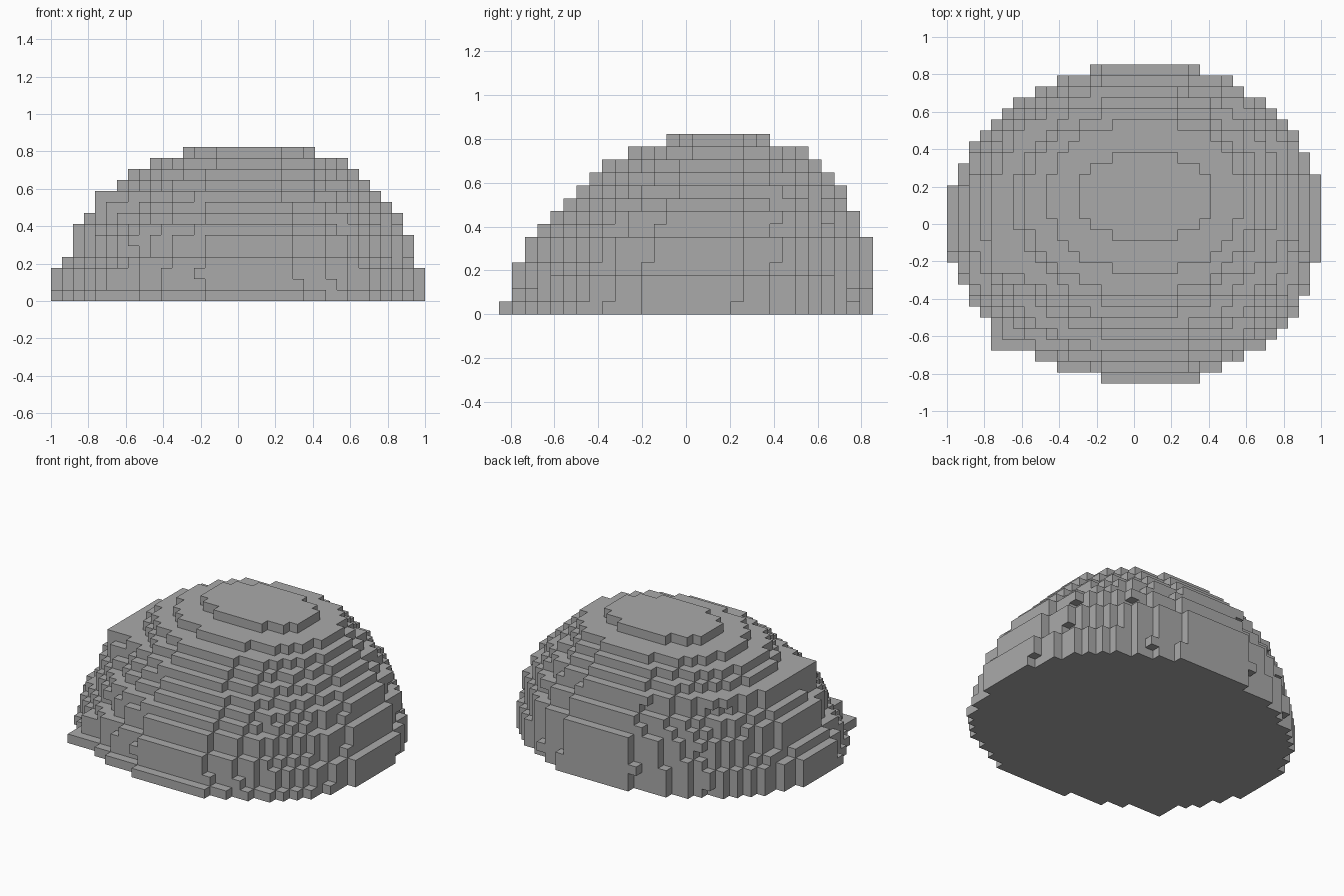
import bpy, bmesh
from mathutils import Vector

cube = bpy.data.objects.get("Cube")
if cube:
    bpy.data.objects.remove(cube, do_unlink=True)

CELL = 1 / 17
ORIGIN = Vector((-1, -14.5 * CELL, 0))

# Extent of each stacked layer, in cells, from the ground up
LEFT = (0, 0, 0, 1, 2, 2, 2, 3, 4, 4, 6, 7, 9, 12)
RIGHT = (34, 34, 34, 33, 33, 33, 32, 32, 31, 30, 29, 28, 27, 24)
FRONT = (0, 1, 1, 1, 2, 2, 3, 4, 5, 6, 7, 8, 10, 13)
BACK = (29, 29, 29, 29, 29, 29, 28, 28, 27, 27, 26, 25, 24, 21)


def layer_cells(k):
    """Cells of one oval layer, leaning slightly to +x at its ends."""
    cx, rx = (LEFT[k] + RIGHT[k]) / 2, (RIGHT[k] - LEFT[k]) / 2
    cy, ry = (FRONT[k] + BACK[k]) / 2, (BACK[k] - FRONT[k]) / 2
    for j in range(FRONT[k], BACK[k]):
        t = (j + 0.5 - cy) / ry
        lean = 1.2 * t * t * (1 - k / 13)
        for i in range(LEFT[k], RIGHT[k]):
            s = (i + 0.5 - cx - lean) / rx
            if s * s + t * t <= 1:
                yield i, j, k


def block(xs, ys, zs):
    return {(i, j, k) for i in range(*xs) for j in range(*ys) for k in range(*zs)}


cells = {c for k in range(len(LEFT)) for c in layer_cells(k)}

# Squared-off corner on the front -x side, and its low foot
cells |= block((4, 10), (10, 16), (4, 10))
cells |= block((5, 10), (9, 16), (4, 9))
cells |= block((4, 10), (3, 8), (0, 1))
cells |= block((5, 10), (4, 8), (1, 3))

# Skin the outer faces of the stepped dome
bm = bmesh.new()
corners = {}


def corner(p):
    key = tuple(round(v) for v in p)
    if key not in corners:
        corners[key] = bm.verts.new(ORIGIN + Vector(key) * CELL)
    return corners[key]


for c in sorted(cells):
    for axis in range(3):
        for side in (0, 1):
            step = Vector((0, 0, 0))
            step[axis] = 1
            beside = tuple(int(v) for v in Vector(c) + step * (2 * side - 1))
            if beside in cells:
                continue
            u, v = Vector((0, 0, 0)), Vector((0, 0, 0))
            u[(axis + 1) % 3] = 1
            v[(axis + 2) % 3] = 1
            base = Vector(c) + step * side
            ring = [base, base + u, base + u + v, base + v]
            if not side:
                ring.reverse()
            bm.faces.new([corner(p) for p in ring])

# Merge flat areas into single faces
bmesh.ops.dissolve_limit(bm, angle_limit=0.01, verts=bm.verts[:], edges=bm.edges[:])

mesh = bpy.data.meshes.new("stepped_dome")
bm.to_mesh(mesh)
bm.free()
dome = bpy.data.objects.new("stepped_dome", mesh)
bpy.context.collection.objects.link(dome)

# Plain stone grey
grey = bpy.data.materials.new("stone_grey")
grey.use_nodes = True
colour = (0.4, 0.4, 0.4, 1)
grey.diffuse_color = colour
grey.node_tree.nodes["Principled BSDF"].inputs["Base Color"].default_value = colour
mesh.materials.append(grey)
